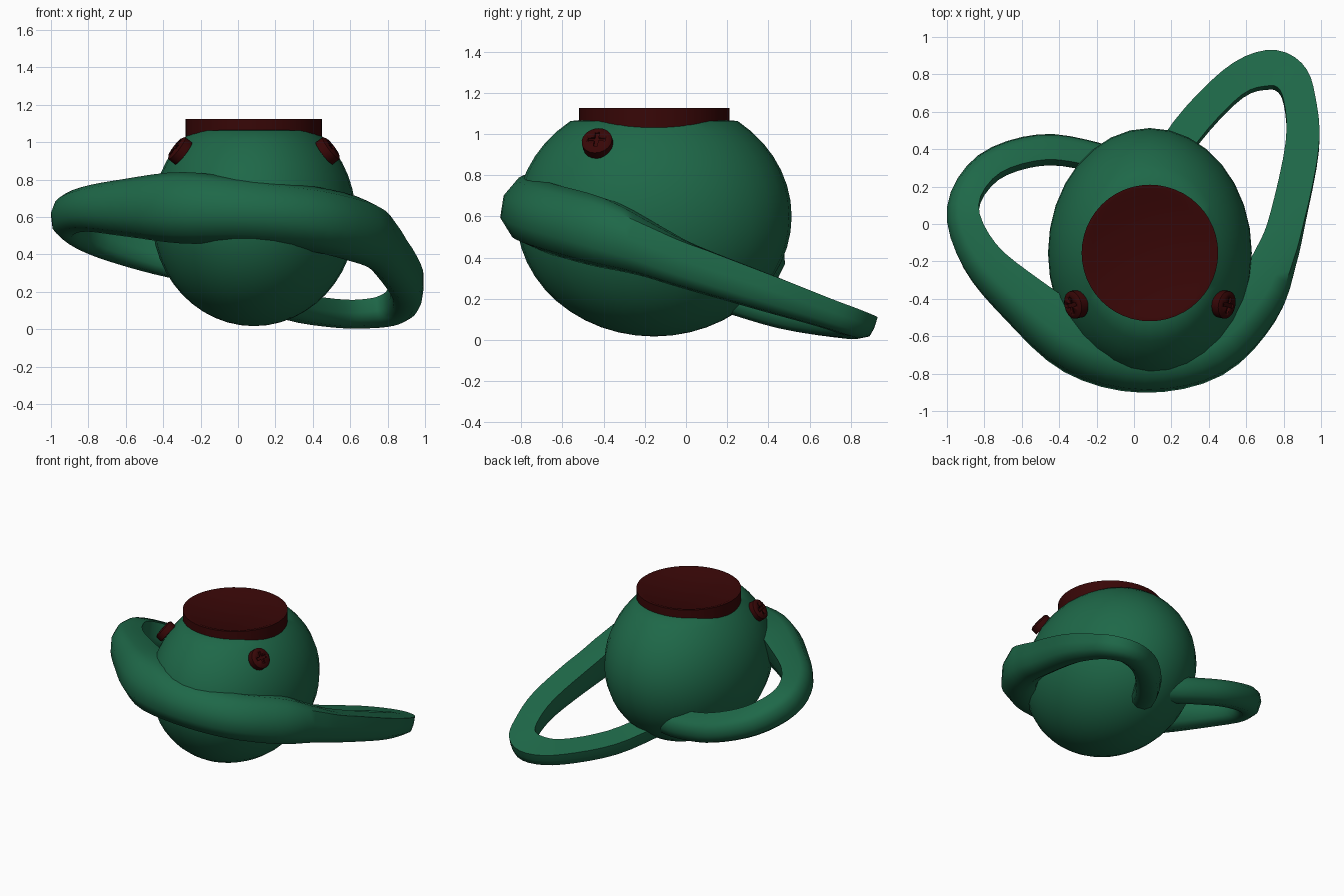
import bpy, bmesh, math
from mathutils import Vector

cube = bpy.data.objects.get("Cube")
if cube:
    bpy.data.objects.remove(cube, do_unlink=True)


def material(name, rgb):
    m = bpy.data.materials.new(name)
    m.use_nodes = True
    m.diffuse_color = (*rgb, 1)
    bsdf = m.node_tree.nodes["Principled BSDF"]
    bsdf.inputs["Base Color"].default_value = (*rgb, 1)
    bsdf.inputs["Roughness"].default_value = 0.6
    return m


green = material("sea green", (0.013, 0.138, 0.065))
red = material("dark red", (0.039, 0.002, 0.002))


def make_object(name, bm, mat, angle=35):
    bmesh.ops.recalc_face_normals(bm, faces=bm.faces)
    mesh = bpy.data.meshes.new(name)
    bm.to_mesh(mesh)
    bm.free()
    mesh.materials.append(mat)
    obj = bpy.data.objects.new(name, mesh)
    bpy.context.collection.objects.link(obj)
    bpy.ops.object.select_all(action="DESELECT")
    obj.select_set(True)
    bpy.context.view_layer.objects.active = obj
    bpy.ops.object.shade_smooth_by_angle(angle=math.radians(angle))
    return obj


# Egg-shaped body, flattened under the lid
centre = Vector((0.085, -0.155, 0.6))
radii = Vector((0.545, 0.668, 0.583))
bm = bmesh.new()
bmesh.ops.create_uvsphere(bm, u_segments=32, v_segments=24, radius=1)
for v in bm.verts:
    v.co = centre + v.co * radii
    v.co.z = min(v.co.z, 1.07)
make_object("body", bm, green)


# Round lid with a shallow dished top, turned from a profile
def lathe(name, profile, mat, segments=48):
    bm = bmesh.new()
    pts = [bm.verts.new((r, 0, z)) for r, z in profile]
    edges = [bm.edges.new(p) for p in zip(pts, pts[1:])]
    bmesh.ops.spin(bm, geom=pts + edges, axis=(0, 0, 1), cent=(0, 0, 0),
                   steps=segments, angle=math.tau)
    bmesh.ops.remove_doubles(bm, verts=bm.verts, dist=0.0005)
    return make_object(name, bm, mat)


lid = lathe("lid", [(0, 0.95), (0.365, 0.95), (0.365, 1.125), (0.345, 1.125),
                    (0.31, 1.11), (0, 1.1)], red)
lid.location = (0.085, -0.155, 0)

# Band: path points are position, half width, half height
path = [
    (0, .28, .3, .08, .09), (-.22, .36, .335, .08, .09),
    (-.5, .395, .4, .085, .09), (-.78, .3, .495, .085, .095),
    (-.915, .08, .59, .085, .105), (-.83, -.18, .64, .1, .115),
    (-.6, -.42, .65, .125, .15), (-.3, -.65, .65, .155, .185),
    (.05, -.74, .63, .16, .165), (.4, -.66, .59, .165, .165),
    (.65, -.43, .525, .14, .165), (.76, -.2, .44, .11, .13),
    (.82, 0, .36, .095, .11), (.9, .4, .225, .09, .09),
    (.885, .65, .14, .085, .075), (.83, .775, .095, .095, .07),
    (.715, .815, .075, .1, .065), (.53, .74, .075, .085, .065),
    (.28, .48, .115, .085, .065), (.08, .16, .21, .08, .065),
]
# Cross-sections: rounded shoulder at the front, flat top on the long loop
round_section = [(-1, 1), (.3, 1), (.75, .72), (1, .15), (.9, -.5), (.4, -.92),
                 (-.3, -1), (-.8, -.7), (-1, -.1)]
flat_section = [(-1, 1), (.3, 1), (1, 1), (1, .2)] + round_section[4:]


def smooth_path(points, steps):
    pts = [Vector(p) for p in points]
    pts = [pts[0] * 2 - pts[1]] + pts + [pts[-1] * 2 - pts[-2]]
    out = []
    for a, b, c, d in zip(pts, pts[1:], pts[2:], pts[3:]):
        for i in range(steps):
            t = i / steps
            out.append((b * 2 + (c - a) * t + (a * 2 - b * 5 + c * 4 - d) * t ** 2
                        + (b * 3 - a - c * 3 + d) * t ** 3) / 2)
    return out + [pts[-2]]


bm = bmesh.new()
rings = []
samples = smooth_path(path, 4)
up = Vector((0, 0.3, 0.95))
for i, s in enumerate(samples):
    before, after = samples[max(i - 1, 0)], samples[min(i + 1, len(samples) - 1)]
    tangent = Vector((after - before)[:3]).normalized()
    outward = tangent.cross(up).normalized()
    rise = outward.cross(tangent)
    pos = Vector(s[:3])
    flat = min(max((pos.y + 0.5) / 0.6, 0), 1) if pos.x > 0 and i > 20 else 0
    ring = []
    for p, q in zip(round_section, flat_section):
        u, w = Vector(p).lerp(Vector(q), flat)
        ring.append(bm.verts.new(pos + outward * u * s[3] + rise * w * s[4]))
    rings.append(ring)
n = len(round_section)
for a, b in zip(rings, rings[1:]):
    for k in range(n):
        bm.faces.new((a[k], a[(k + 1) % n], b[(k + 1) % n], b[k]))
bm.faces.new(rings[0])
bm.faces.new(rings[-1])
make_object("looped_band", bm, green, 55)


# Two screw heads with cross slots
def cross_bar(size):
    bm = bmesh.new()
    bmesh.ops.create_cube(bm, size=1)
    for v in bm.verts:
        v.co = v.co * Vector(size) + Vector((0, 0, 0.025))
    return make_object("slot_cutter", bm, red)


for side, name in ((-1, "right_screw"), (1, "left_screw")):
    screw = lathe(name, [(0, -0.04), (0.075, -0.04), (0.075, 0.005),
                         (0.06, 0.015), (0, 0.02)], red, 20)
    for size in ((0.085, 0.02, 0.04), (0.02, 0.085, 0.04)):
        cutter = cross_bar(size)
        mod = screw.modifiers.new("slot", "BOOLEAN")
        mod.operation = "DIFFERENCE"
        mod.object = cutter
        bpy.context.view_layer.objects.active = screw
        bpy.ops.object.modifier_apply(modifier=mod.name)
        bpy.data.objects.remove(cutter, do_unlink=True)
    normal = Vector((side * 1.3, -0.28, 1.0))
    screw.rotation_mode = "QUATERNION"
    screw.rotation_quaternion = normal.to_track_quat("Z", "Y")
    screw.location = (0.085 + side * 0.408, -0.432, 0.965)
